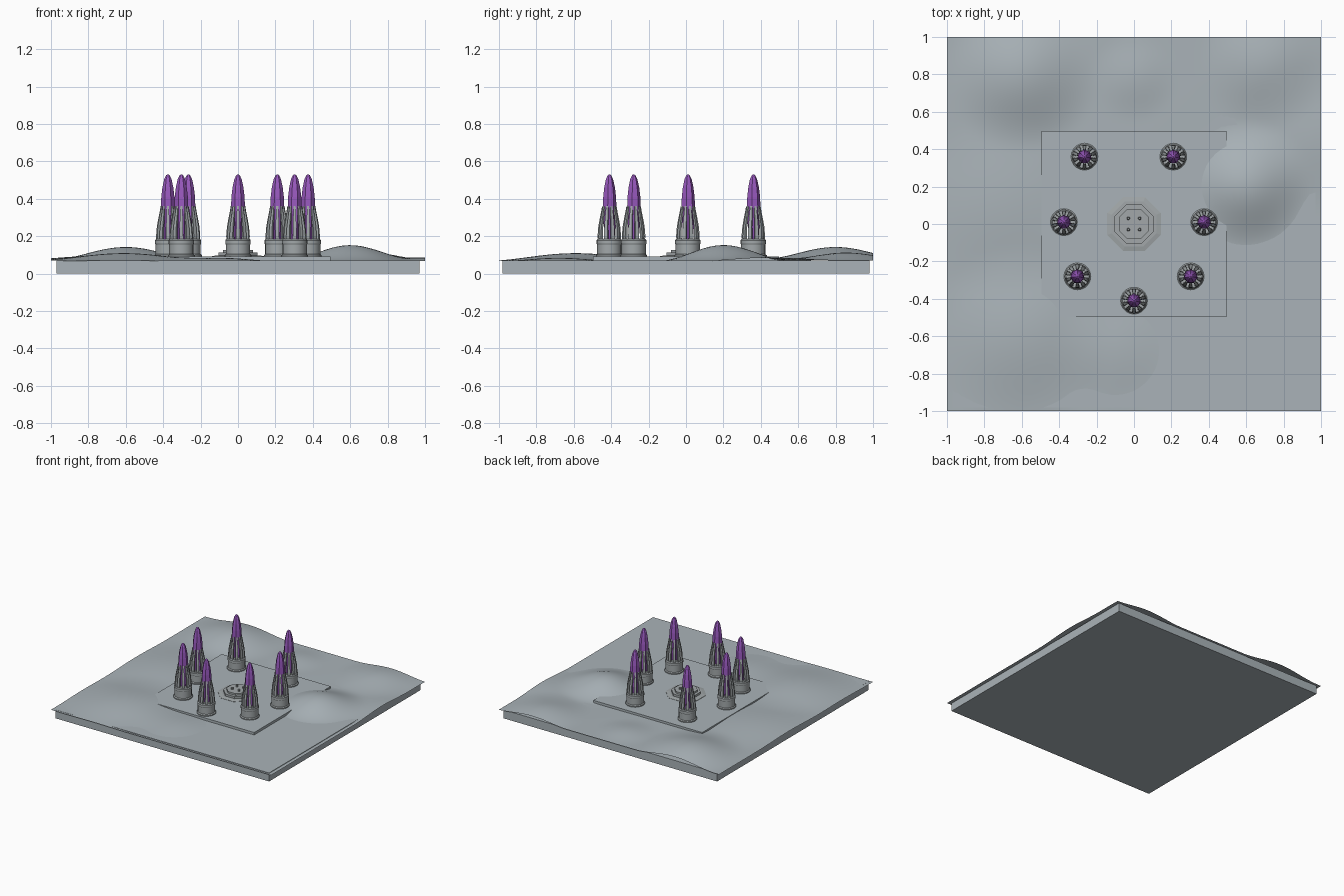
import bpy, bmesh, math
from mathutils import Vector

if "Cube" in bpy.data.objects:
    bpy.data.objects.remove(bpy.data.objects["Cube"])


def material(name, rgb):
    m = bpy.data.materials.new(name)
    m.diffuse_color = (*rgb, 1)
    m.use_nodes = True
    m.node_tree.nodes["Principled BSDF"].inputs["Base Color"].default_value = m.diffuse_color
    return m


STONE = material("pale blue grey", (0.40, 0.45, 0.48))
METAL = material("metal grey", (0.36, 0.39, 0.40))
PURPLE = material("crystal purple", (0.32, 0.10, 0.52))


def finish(bm, name, mat, smooth=None, loc=(0, 0, 0)):
    bmesh.ops.recalc_face_normals(bm, faces=bm.faces)
    me = bpy.data.meshes.new(name)
    bm.to_mesh(me)
    bm.free()
    me.materials.append(mat)
    ob = bpy.data.objects.new(name, me)
    ob.location = loc
    bpy.context.collection.objects.link(ob)
    if smooth:
        bpy.ops.object.select_all(action='DESELECT')
        ob.select_set(True)
        bpy.context.view_layer.objects.active = ob
        bpy.ops.object.shade_smooth_by_angle(angle=math.radians(smooth))
    return ob


def box(name, x, y, z0, z1, mat):
    bm = bmesh.new()
    bmesh.ops.create_cube(bm, size=1)
    for v in bm.verts:
        v.co = (v.co.x * 2 * x, v.co.y * 2 * y, z0 + (v.co.z + .5) * (z1 - z0))
    return finish(bm, name, mat)


def lathe(bm, profile, sides, turn=0.0):
    """Capped solid of revolution from (radius, height) points."""
    rings = []
    for r, z in profile:
        rings.append([bm.verts.new((r * math.cos(turn + 2 * math.pi * i / sides),
                                    r * math.sin(turn + 2 * math.pi * i / sides), z))
                      for i in range(sides)])
    for a, b in zip(rings, rings[1:]):
        for i in range(sides):
            j = (i + 1) % sides
            bm.faces.new((a[i], a[j], b[j], b[i]))
    bm.faces.new(rings[0][::-1])
    bm.faces.new(rings[-1])


# Base slab and raised square platform
box("base_slab", 0.97, 0.982, 0, 0.07, STONE)
box("platform", 0.495, 0.497, 0.05, 0.09, STONE)

# Rolling terrain sheet: mounds as (x, y, radius, height)
MOUNDS = [(0.6, 0.2, 0.36, 0.086), (-0.6, 0.8, 0.42, 0.07), (-0.6, -0.6, 0.5, 0.04),
          (0.7, 0.85, 0.36, 0.042), (0, 0.78, 0.24, 0.018), (-0.72, 0.1, 0.5, 0.024),
          (-0.1, -0.68, 0.34, 0.018), (0.95, 0.45, 0.4, 0.02)]


def terrain_height(x, y):
    z = 0.066 + 0.006 * min(1, max(0, (0.4 - x + y) / 0.8))
    for mx, my, r, h in MOUNDS:
        d = math.hypot(x - mx, y - my) / r
        if d < 1:
            z += h * (0.5 + 0.5 * math.cos(math.pi * d))
    return z


bm = bmesh.new()
bmesh.ops.create_grid(bm, x_segments=64, y_segments=64, size=1)
for v in bm.verts:
    v.co.z = terrain_height(v.co.x, v.co.y)
terrain = finish(bm, "terrain", STONE, 60)

# Central stepped octagonal console with small pegs
bm = bmesh.new()
oct_turn = math.pi / 8
lathe(bm, [(0.155, 0.085), (0.155, 0.092), (0.13, 0.096), (0.112, 0.096), (0.112, 0.113),
           (0.088, 0.113), (0.088, 0.127), (0.06, 0.127)], 8, oct_turn)
finish(bm, "console", METAL)
for sx in (-1, 1):
    for sy in (-1, 1):
        bm = bmesh.new()
        lathe(bm, [(0.009, 0.12), (0.009, 0.14), (0.005, 0.145)], 8)
        finish(bm, "console_peg", METAL, loc=(0.03 * sx, 0.03 * sy, 0))


# Claw: curved bar profile in the radial plane, given width and spun around
OUTER = [(0.060, 0.165), (0.063, 0.20), (0.059, 0.25), (0.050, 0.30), (0.043, 0.335), (0.039, 0.36)]
INNER = [(0.046, 0.165), (0.049, 0.20), (0.047, 0.25), (0.040, 0.30), (0.035, 0.335), (0.033, 0.355)]


def claw(bm, ang):
    rad = Vector((math.cos(ang), math.sin(ang), 0))
    tan = Vector((-rad.y, rad.x, 0))
    rows = []
    for k, (o, i) in enumerate(zip(OUTER, INNER)):
        w = 0.0115 - 0.0012 * k
        rows.append([bm.verts.new(rad * p[0] + tan * s * w + Vector((0, 0, p[1])))
                     for p, s in ((o, -1), (o, 1), (i, 1), (i, -1))])
    for a, b in zip(rows, rows[1:]):
        for q in range(4):
            bm.faces.new((a[q], a[(q + 1) % 4], b[(q + 1) % 4], b[q]))
    bm.faces.new(rows[0])
    bm.faces.new(rows[-1])


TOWERS = [(-0.265, 0.36), (0.21, 0.36), (-0.375, 0.01), (0.375, 0.01),
          (-0.303, -0.28), (0.303, -0.28), (0, -0.41)]
for x, y in TOWERS:
    # Pedestal with lower rim and upper collar
    bm = bmesh.new()
    lathe(bm, [(0.072, 0.085), (0.072, 0.098), (0.065, 0.104), (0.065, 0.155),
               (0.068, 0.16), (0.068, 0.178), (0.062, 0.185), (0.03, 0.185)], 20)
    finish(bm, "pedestal", METAL, 30, (x, y, 0))
    # Ring of claws
    bm = bmesh.new()
    for i in range(10):
        claw(bm, 2 * math.pi * (i + 0.5) / 10)
    finish(bm, "claws", METAL, loc=(x, y, 0))
    # Faceted crystal
    bm = bmesh.new()
    lathe(bm, [(0.028, 0.18), (0.034, 0.28), (0.038, 0.36), (0.036, 0.41), (0.030, 0.46),
               (0.020, 0.505), (0.010, 0.525), (0.003, 0.53)], 7, math.pi / 2)
    finish(bm, "crystal", PURPLE, loc=(x, y, 0))
